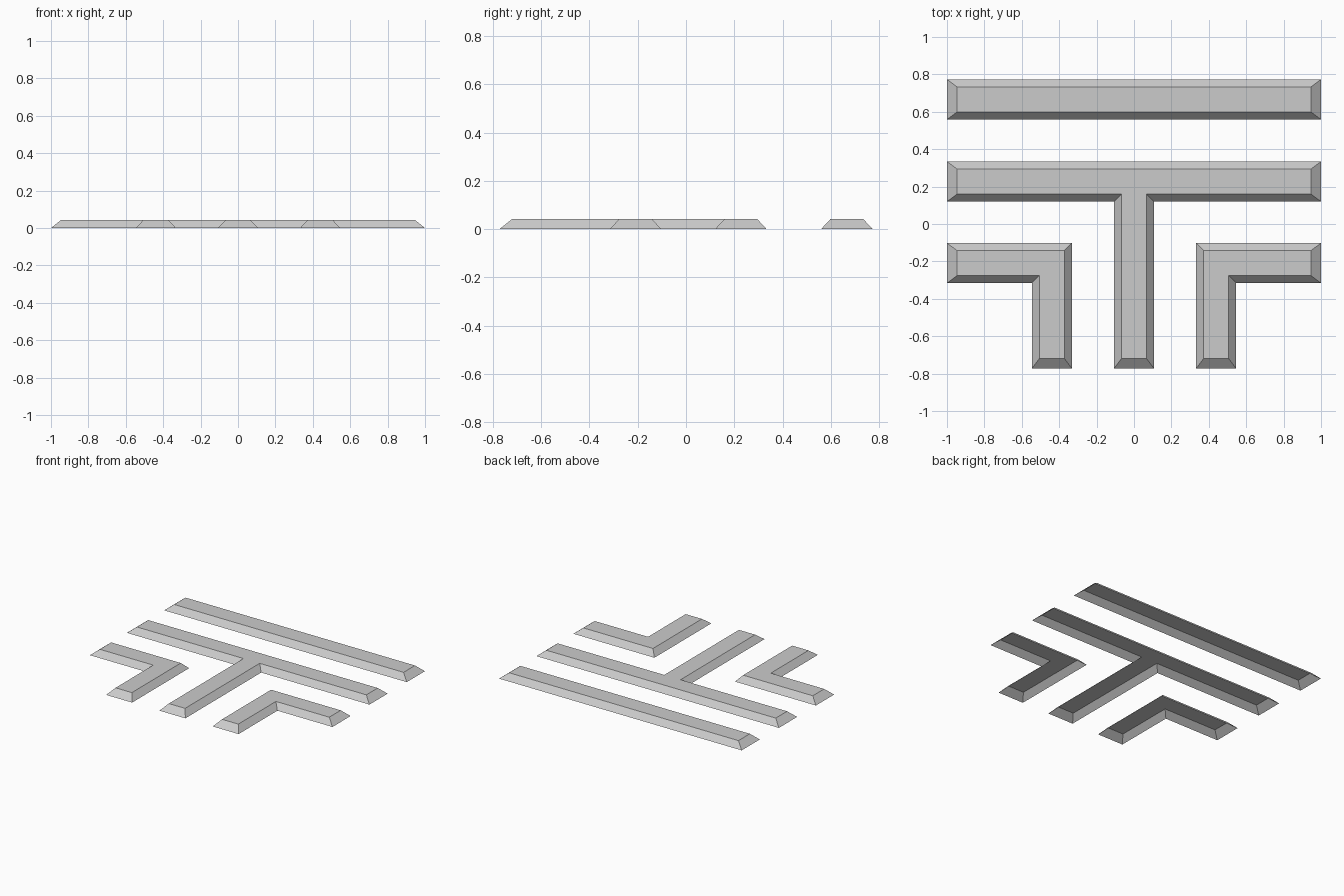
import bpy
import bmesh
from mathutils import Vector

cube = bpy.data.objects.get("Cube")
if cube:
    bpy.data.objects.remove(cube, do_unlink=True)

HEIGHT = 0.043
WIDTH = 0.214        # width of every bar
SIDE, END = 0.04, 0.054   # slope run on long sides and on end caps
HALF = WIDTH / 2
FRONT = -0.773

grey = bpy.data.materials.new("mid_grey")
grey.use_nodes = True
colour = (0.6, 0.6, 0.6, 1)
grey.diffuse_color = colour
grey.node_tree.nodes["Principled BSDF"].inputs["Base Color"].default_value = colour


def bevelled_strip(name, outline):
    """Open-bottomed shell over a counter-clockwise right-angled outline."""
    pts = [Vector(p) for p in outline]
    count = len(pts)
    shifts = []
    for i, p in enumerate(pts):
        edge = pts[(i + 1) % count] - p
        run = END if edge.length < WIDTH + 0.01 else SIDE
        inward = Vector((-edge.y, edge.x)).normalized()
        shifts.append(inward * run)

    bm = bmesh.new()
    low = [bm.verts.new((p.x, p.y, 0)) for p in pts]
    high = []
    for i, p in enumerate(pts):
        q = p + shifts[i] + shifts[i - 1]
        high.append(bm.verts.new((q.x, q.y, HEIGHT)))
    for i in range(count):
        j = (i + 1) % count
        bm.faces.new((low[i], low[j], high[j], high[i]))
    bm.faces.new(high)
    mesh = bpy.data.meshes.new(name)
    bm.to_mesh(mesh)
    bm.free()
    mesh.materials.append(grey)
    obj = bpy.data.objects.new(name, mesh)
    bpy.context.collection.objects.link(obj)


# Straight bar at the back
back = -FRONT
bevelled_strip("back_bar", [(-1, back - WIDTH), (1, back - WIDTH), (1, back), (-1, back)])

# Middle bar with a stem running to the front
top = 0.334
low = top - WIDTH
bevelled_strip("tee_bar", [(-HALF, FRONT), (HALF, FRONT), (HALF, low), (1, low),
                           (1, top), (-1, top), (-1, low), (-HALF, low)])

# Mirrored corner pieces
top = -0.102
low = top - WIDTH
inner = 0.332
outer = inner + WIDTH
corner = [(inner, FRONT), (outer, FRONT), (outer, low), (1, low), (1, top), (inner, top)]
bevelled_strip("left_corner", corner)
bevelled_strip("right_corner", [(-x, y) for x, y in reversed(corner)])
